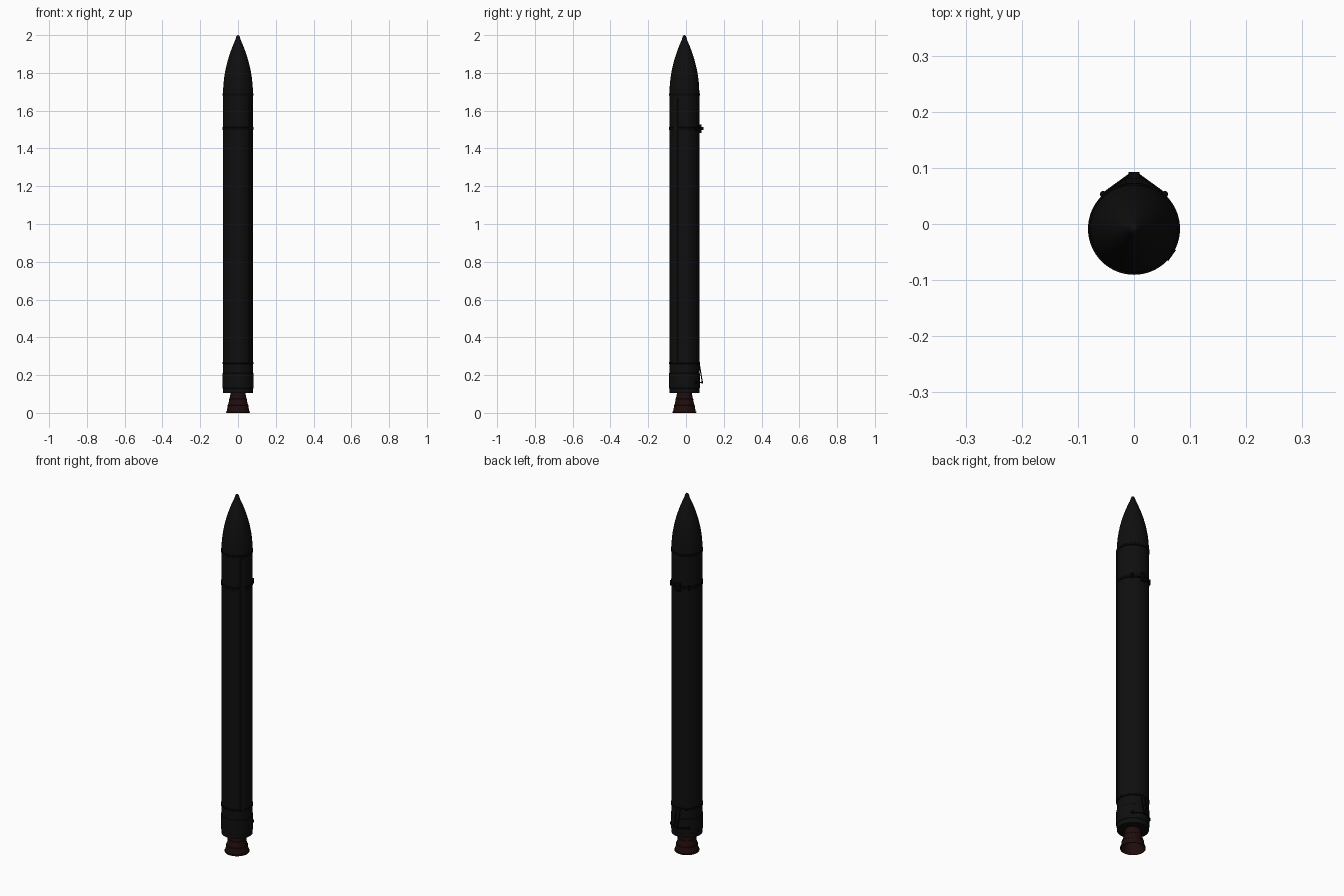
import bpy, bmesh, math
from mathutils import Vector

cube = bpy.data.objects.get("Cube")
if cube:
    bpy.data.objects.remove(cube, do_unlink=True)

CY = -0.0085          # axis of the rocket body
R = 0.079             # hull radius
UP = Vector((0, 0, 1))


def material(name, color):
    m = bpy.data.materials.new(name)
    m.use_nodes = True
    m.diffuse_color = color
    m.node_tree.nodes["Principled BSDF"].inputs["Base Color"].default_value = color
    return m


BLACK = material("carbon_black", (0.0045, 0.0045, 0.0045, 1))
TRIM = material("trim_black", (0.002, 0.002, 0.002, 1))
RED = material("engine_dark_red", (0.014, 0.004, 0.0035, 1))


def finish(name, bm, mat, smooth=True):
    bmesh.ops.remove_doubles(bm, verts=bm.verts, dist=1e-5)
    bmesh.ops.recalc_face_normals(bm, faces=bm.faces)
    mesh = bpy.data.meshes.new(name)
    bm.to_mesh(mesh)
    bm.free()
    mesh.materials.append(mat)
    ob = bpy.data.objects.new(name, mesh)
    bpy.context.collection.objects.link(ob)
    if smooth:
        bpy.ops.object.select_all(action="DESELECT")
        ob.select_set(True)
        bpy.context.view_layer.objects.active = ob
        bpy.ops.object.shade_smooth_by_angle(angle=math.radians(35))
    return ob


def lathe(name, profile, mat, steps=64):
    """Spin a (radius, height) profile around the rocket axis."""
    bm = bmesh.new()
    vs = [bm.verts.new((r, CY, z)) for r, z in profile]
    es = [bm.edges.new(p) for p in zip(vs, vs[1:])]
    bmesh.ops.spin(bm, geom=vs + es, cent=(0, CY, 0), axis=UP,
                   angle=math.tau, steps=steps)
    return finish(name, bm, mat)


def ring(name, z, height, radius, mat):
    h, inner, c = height / 2, R - 0.003, 0.001
    lathe(name, [(inner, z - h), (radius - c, z - h), (radius, z - h + c),
                 (radius, z + h - c), (radius - c, z + h), (inner, z + h),
                 (inner, z - h)], mat)


def box(name, loc, size, mat, turn=0.0):
    bm = bmesh.new()
    bmesh.ops.create_cube(bm, size=1)
    bmesh.ops.scale(bm, vec=size, verts=bm.verts)
    ob = finish(name, bm, mat, False)
    ob.location = loc
    ob.rotation_euler.z = turn
    return ob


def rod(name, a, b, radius, mat):
    a, b = Vector(a), Vector(b)
    bm = bmesh.new()
    bmesh.ops.create_cone(bm, cap_ends=True, segments=10, radius1=radius,
                          radius2=radius, depth=(b - a).length)
    ob = finish(name, bm, mat)
    ob.location = (a + b) / 2
    ob.rotation_euler = (b - a).to_track_quat("Z", "Y").to_euler()
    return ob


# Hull, with a closed base
lathe("hull", [(0, 0.105), (R, 0.105), (R, 1.685), (0, 1.685)], BLACK)

# Ogive nose with a rounded tip
nose = [(R, 1.685)]
for i in range(1, 23):
    t = i / 24
    nose.append((R * (1 - t ** 2) + 0.002 * t, 1.685 + 0.315 * t))
nose += [(0.010, 1.990), (0.007, 1.996), (0.003, 1.9992), (0, 2.0)]
lathe("nose_fairing", nose, BLACK)

# Joint rings and engine skirt
for label, z, height in (("fairing_ring", 1.685, 0.012),
                         ("upper_ring", 1.505, 0.016),
                         ("lower_ring", 0.265, 0.010)):
    ring(label, z, height, 0.082, TRIM)
ring("engine_skirt", 0.17, 0.08, 0.0818, BLACK)

# Hollow engine nozzle with hoops
lathe("engine_nozzle", [(0.038, 0.110), (0.041, 0.095), (0.047, 0.065),
                        (0.055, 0.032), (0.062, 0.0), (0.059, 0.0),
                        (0.050, 0.035), (0.038, 0.075), (0, 0.085)], RED)
for i, (z, r) in enumerate(((0.072, 0.0475), (0.038, 0.0555), (0.005, 0.063))):
    lathe(f"nozzle_hoop_{i + 1}", [(r - 0.004, z - 0.005), (r, z - 0.004),
                                   (r, z + 0.002), (r - 0.004, z + 0.004)], RED)

# Cable raceway along the hull
a = math.radians(-35)
box("cable_raceway", (R * math.cos(a), CY + R * math.sin(a), 0.97),
    (0.008, 0.024, 1.40), BLACK, a)

# Rear upper mount: plates running from side lugs to a central block
box("upper_mount_block", (0, 0.073, 1.505), (0.032, 0.016, 0.045), TRIM)
box("upper_mount_tip", (0, 0.085, 1.505), (0.02, 0.015, 0.016), TRIM)
bm = bmesh.new()
outline = [(-0.055, 0.053), (-0.012, 0.083), (0.012, 0.083), (0.055, 0.053)]
base = bm.faces.new([bm.verts.new((x, y, 1.499)) for x, y in outline])
top = bmesh.ops.extrude_face_region(bm, geom=[base])["geom"]
bmesh.ops.translate(bm, vec=(0, 0, 0.012),
                    verts=[v for v in top if isinstance(v, bmesh.types.BMVert)])
finish("upper_mount_plate", bm, TRIM, False)

# Side lugs and rear lower strut frame, mirrored
for side, s in (("left", 1), ("right", -1)):
    lug = (s * 0.055, 0.053)
    rod(f"{side}_upper_lug", (*lug, 1.492), (*lug, 1.518), 0.006, TRIM)
    rod(f"{side}_lower_lug", (*lug, 0.153), (*lug, 0.167), 0.006, TRIM)
    rod(f"{side}_strut_foot", (*lug, 0.16), (s * 0.008, 0.087, 0.16), 0.003, TRIM)
    rod(f"{side}_strut_brace", (s * 0.012, 0.069, 0.265),
        (s * 0.008, 0.087, 0.16), 0.003, TRIM)
box("lower_mount_tip", (0, 0.086, 0.16), (0.02, 0.010, 0.010), TRIM)
